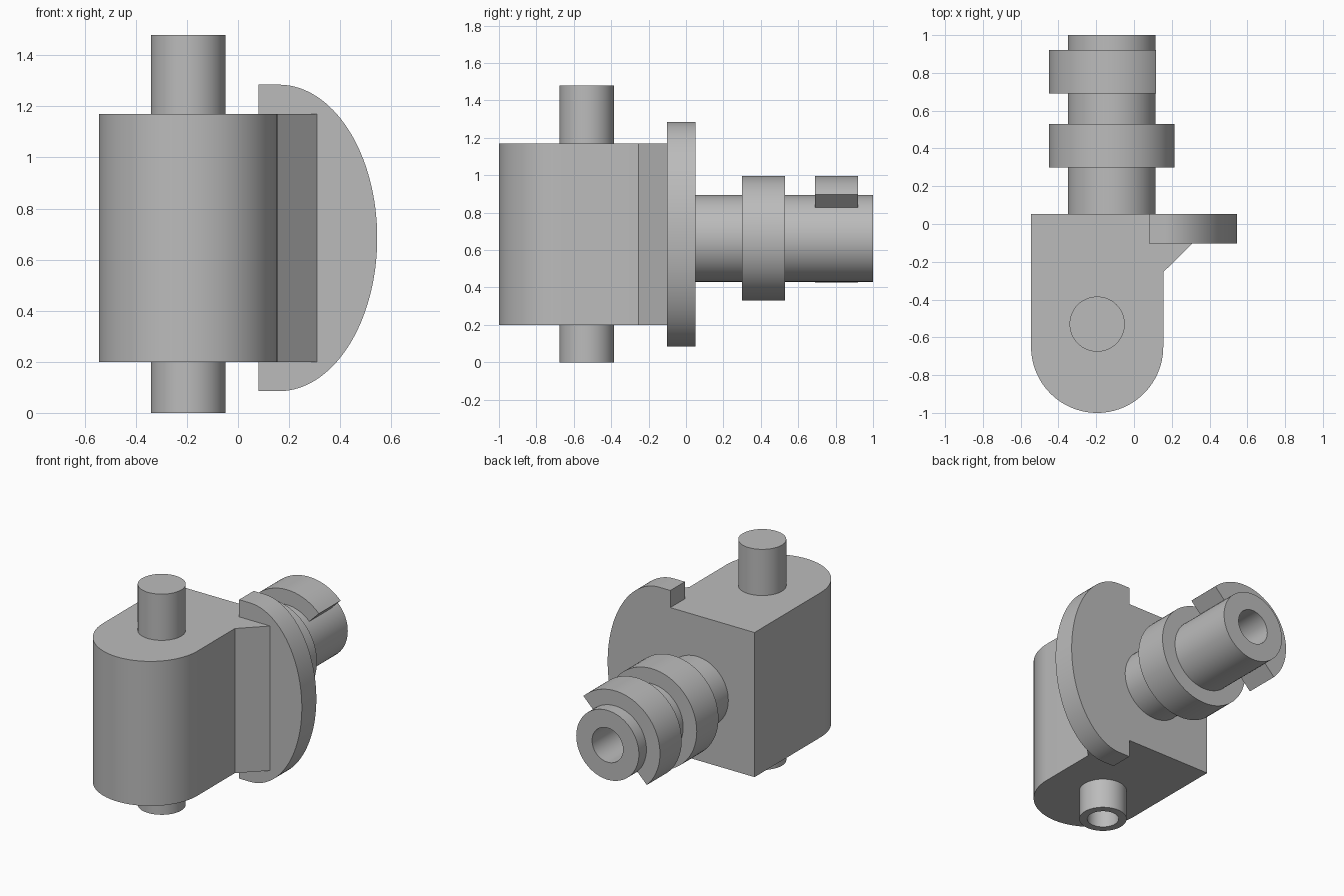
import bpy, bmesh
from math import sin, cos, pi, radians
from mathutils import Matrix

cube = bpy.data.objects.get("Cube")
if cube:
    bpy.data.objects.remove(cube, do_unlink=True)

GREY = (0.5, 0.5, 0.5, 1.0)
steel = bpy.data.materials.new("plain_grey")
steel.use_nodes = True
steel.diffuse_color = GREY
steel.node_tree.nodes["Principled BSDF"].inputs["Base Color"].default_value = GREY


def finish(name, bm):
    """Turn a bmesh into a smooth object with sharp edges kept."""
    bmesh.ops.recalc_face_normals(bm, faces=bm.faces[:])
    mesh = bpy.data.meshes.new(name)
    bm.to_mesh(mesh)
    bm.free()
    mesh.materials.append(steel)
    obj = bpy.data.objects.new(name, mesh)
    bpy.context.collection.objects.link(obj)
    bpy.ops.object.select_all(action="DESELECT")
    obj.select_set(True)
    bpy.context.view_layer.objects.active = obj
    bpy.ops.object.shade_smooth_by_angle(angle=radians(30))
    return obj


def prism(name, outline, low, high, axis):
    """Extrude a 2D outline along Z (outline in xy) or Y (outline in xz)."""
    bm = bmesh.new()
    place = (lambda a, b: (a, b, low)) if axis == "Z" else (lambda a, b: (a, low, b))
    face = bm.faces.new([bm.verts.new(place(a, b)) for a, b in outline])
    out = bmesh.ops.extrude_face_region(bm, geom=[face])
    moved = [v for v in out["geom"] if isinstance(v, bmesh.types.BMVert)]
    d = high - low
    bmesh.ops.translate(bm, verts=moved, vec=(0, 0, d) if axis == "Z" else (0, d, 0))
    return finish(name, bm)


def lathe(name, profile, matrix):
    """Spin (radius, height) points around the local Z axis."""
    bm = bmesh.new()
    verts = [bm.verts.new((r, 0, h)) for r, h in profile]
    edges = [bm.edges.new(pair) for pair in zip(verts, verts[1:])]
    bmesh.ops.spin(bm, geom=verts + edges, cent=(0, 0, 0), axis=(0, 0, 1),
                   angle=2 * pi, steps=64)
    bmesh.ops.remove_doubles(bm, verts=bm.verts[:], dist=0.0001)
    bm.transform(matrix)
    return finish(name, bm)


def arc(cx, cy, rx, ry, start, end, steps=48):
    angles = [radians(start + (end - start) * i / steps) for i in range(steps + 1)]
    return [(cx + rx * cos(a), cy + ry * sin(a)) for a in angles]


# Block with a rounded front and an angled rib behind the flange
LEFT, RIGHT, BACK, REAR = -0.545, 0.155, 0.052, -0.102
BOTTOM, TOP = 0.2, 1.17
mid = (LEFT + RIGHT) / 2
half = (RIGHT - LEFT) / 2
body = [(LEFT, BACK)] + arc(mid, -1 + half, half, half, 180, 360)
body += [(RIGHT, -0.255), (0.31, REAR), (RIGHT, REAR), (RIGHT, BACK)]
prism("body_block", body, BOTTOM, TOP, "Z")

# Half-oval side flange, wrapping over the top and bottom of the block
EDGE, FLANGE_Z = 0.08, 0.685
flange = [(EDGE, FLANGE_Z - 0.6)] + arc(0.16, FLANGE_Z, 0.385, 0.6, -90, 90, 64)
flange += [(EDGE, FLANGE_Z + 0.6), (EDGE, TOP), (RIGHT, TOP),
           (RIGHT, BOTTOM), (EDGE, BOTTOM)]
prism("side_flange", flange, REAR, BACK, "Y")

# Upright pin, solid above and bored below
PIN_R, PIN_BORE = 0.146, 0.097
lathe("hinge_pin",
      [(0, 0.4), (PIN_BORE, 0.4), (PIN_BORE, 0), (PIN_R, 0), (PIN_R, 1.48), (0, 1.48)],
      Matrix.Translation((mid, -0.53, 0)))

# Bored rear shaft with a full collar
SHAFT_X, SHAFT_Z, SHAFT_R, COLLAR_R, BORE_R = -0.118, 0.663, 0.2325, 0.333, 0.115
lathe("rear_shaft",
      [(0, 0.4), (BORE_R, 0.4), (BORE_R, 1), (SHAFT_R, 1), (SHAFT_R, 0.53),
       (COLLAR_R, 0.53), (COLLAR_R, 0.3), (SHAFT_R, 0.3), (SHAFT_R, 0), (0, 0)],
      Matrix.Translation((SHAFT_X, 0, SHAFT_Z)) @ Matrix.Rotation(-pi / 2, 4, "X"))

# Half collar near the shaft end, cut on the diagonal
inner = SHAFT_R - 0.004
half_ring = arc(SHAFT_X, SHAFT_Z, COLLAR_R, COLLAR_R, 45, 225)
half_ring += arc(SHAFT_X, SHAFT_Z, inner, inner, 225, 45)
prism("half_collar", half_ring, 0.69, 0.92, "Y")
